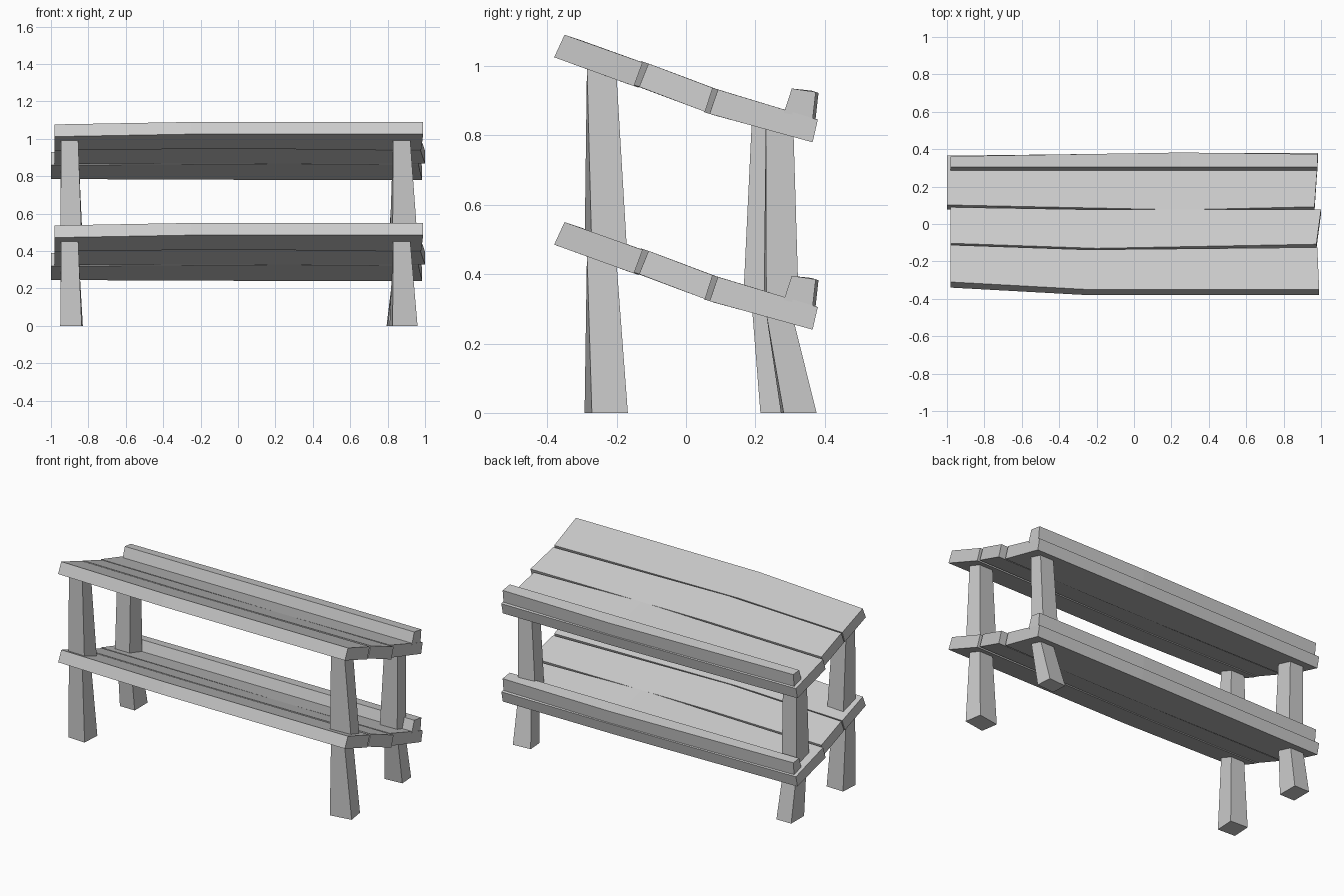
import bpy, bmesh
from math import sin, cos, radians
from mathutils import Vector

cube = bpy.data.objects.get("Cube")
if cube:
    bpy.data.objects.remove(cube, do_unlink=True)

wood = bpy.data.materials.new("grey_wood")
wood.use_nodes = True
GREY = (0.6, 0.6, 0.6, 1)
wood.diffuse_color = GREY
wood.node_tree.nodes["Principled BSDF"].inputs["Base Color"].default_value = GREY

TIER = 0.54      # height between the two shelves
SLOPE = -0.33    # shelf fall from front to back


def loft(name, rings):
    """Skin a closed solid through rings of four points."""
    bm = bmesh.new()
    loops = [[bm.verts.new(p) for p in ring] for ring in rings]
    for a, b in zip(loops, loops[1:]):
        for i in range(4):
            j = (i + 1) % 4
            bm.faces.new((a[i], a[j], b[j], b[i]))
    bm.faces.new(loops[0])
    bm.faces.new(loops[-1])
    bmesh.ops.recalc_face_normals(bm, faces=bm.faces)
    mesh = bpy.data.meshes.new(name)
    bm.to_mesh(mesh)
    bm.free()
    mesh.materials.append(wood)
    obj = bpy.data.objects.new(name, mesh)
    bpy.context.collection.objects.link(obj)
    return obj


def plank(name, profile, stations, lift):
    """Profile: front top, back top, back bottom, front bottom (y, z).
    Station: x at front, x at back, shift of front edge, shift of back edge."""
    rings = []
    for xf, xb, df, db in stations:
        ring = []
        for (y, z), back in zip(profile, (0, 1, 1, 0)):
            d = db if back else df
            ring.append((xb if back else xf, y + d, z + SLOPE * d + lift))
        rings.append(ring)
    loft(name, rings)


def section(cx, cy, w, d, twist, z, slant):
    """Rectangle at one end of a leg, turned about z and cut on a slant."""
    c, s = cos(radians(twist)), sin(radians(twist))
    ring = []
    for u, v in ((-1, -1), (1, -1), (1, 1), (-1, 1)):
        x, y = u * w / 2, v * d / 2
        p = Vector((cx + c * x - s * y, cy + s * x + c * y, z))
        p.z += slant * (p.y - cy)
        ring.append(p)
    return ring


PLANKS = {
    "front_plank": (
        ((-.35, 1.09), (-.125, 1.01), (-.15, .942), (-.38, 1.025)),
        ((-.98, -.98, .04, .013), (-.25, -.25, 0, -.012), (.99, .98, 0, 0))),
    "middle_plank": (
        ((-.108, 1.007), (.077, .937), (.055, .868), (-.135, .94)),
        ((-.98, -.98, .005, .013), (-.2, -.2, -.022, 0), (.975, 1, 0, 0))),
    "back_plank": (
        ((.092, .932), (.38, .845), (.365, .78), (.068, .862)),
        ((-1, -1, .01, -.015), (.25, .25, -.016, 0), (.965, .985, 0, 0))),
    "back_lip": (
        ((.305, .935), (.374, .925), (.365, .845), (.282, .865)),
        ((-.98, -.98, 0, -.012), (.25, .25, 0, .008), (.98, .98, 0, 0))),
}

# Leg: top (x, y, width, depth), foot (x, y, width, depth, twist)
LEGS = {
    "front_left_leg": ((.875, -.243, .09, .085), (.885, -.23, .135, .105, 9)),
    "front_right_leg": ((-.9, -.243, .09, .085), (-.89, -.23, .115, .115, -3)),
    "back_left_leg": ((.875, .27, .09, .08), (.855, .325, .115, .095, 4)),
    "back_right_leg": ((-.905, .24, .09, .1), (-.9, .277, .1, .125, 0)),
}

for tier, lift in (("lower", -TIER), ("upper", 0)):
    for name, (profile, stations) in PLANKS.items():
        plank(f"{tier}_{name}", profile, stations, lift)
    for name, ((tx, ty, tw, td), (fx, fy, fw, fd, twist)) in LEGS.items():
        top_z = .91 + SLOPE * ty + lift
        foot_z, foot_y, slant = 0, fy, 0
        if tier == "upper":
            # upper feet rest inside the lower shelf
            slant = SLOPE
            if ty > 0:
                foot_y = fy - .05
            foot_z = .91 + SLOPE * foot_y - TIER
        loft(f"{tier}_{name}", [
            section(fx, foot_y, fw, fd, twist, foot_z, slant),
            section(tx, ty, tw, td, 0, top_z, SLOPE)])
